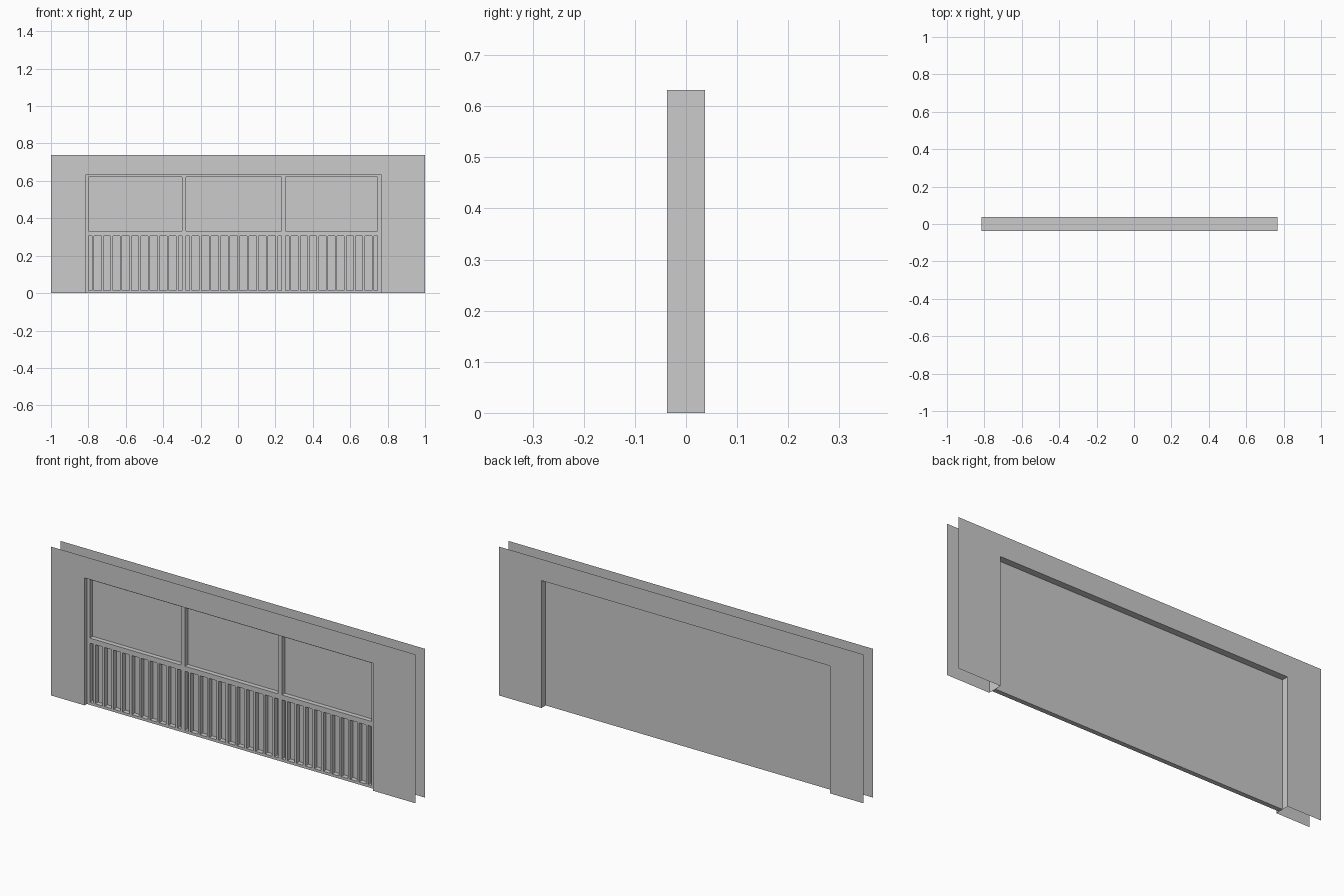
import bpy, bmesh

if "Cube" in bpy.data.objects:
    bpy.data.objects.remove(bpy.data.objects["Cube"])

L, R, HEAD = -0.816, 0.767, 0.632      # opening
TOP, HALF = 0.738, 0.037               # wall height, half thickness
FRAME_Y, PANE_Y = -0.019, 0.004        # frame front, pane plane
PANELS = [(-0.80, -0.30), (-0.278, 0.2325), (0.254, 0.746)]
UPPER, LOWER = (0.331, 0.621), (0.013, 0.306)
SLATS, SLAT_W = 10, 0.0115


def finish(name, bm):
    me = bpy.data.meshes.new(name)
    bm.to_mesh(me)
    bm.free()
    ob = bpy.data.objects.new(name, me)
    bpy.context.collection.objects.link(ob)
    return ob


def sheet(name, pts):
    bm = bmesh.new()
    bm.faces.new([bm.verts.new(p) for p in pts])
    return finish(name, bm)


# wall skins with a doorway-like opening
outline = [(-1, 0), (L, 0), (L, HEAD), (R, HEAD), (R, 0), (1, 0), (1, TOP), (-1, TOP)]
sheet("wall_front", [(x, -HALF, z) for x, z in outline])
sheet("wall_back", [(x, HALF, z) for x, z in reversed(outline)])

# reveal lining the opening: two jambs and the head
bm = bmesh.new()
path = [(L, 0), (L, HEAD), (R, HEAD), (R, 0)]
front = [bm.verts.new((x, -HALF, z)) for x, z in path]
back = [bm.verts.new((x, HALF, z)) for x, z in path]
for i in range(3):
    bm.faces.new((front[i], front[i + 1], back[i + 1], back[i]))
finish("opening_reveal", bm)

# holes in the frame: one window per panel above, gaps between slats below
holes = []
for a, b in PANELS:
    holes.append((a, b, *UPPER))
    pitch = (b - a) / SLATS
    edge = a
    for i in range(SLATS):
        c = a + pitch * (i + 0.5)
        holes.append((edge, c - SLAT_W / 2, *LOWER))
        edge = c + SLAT_W / 2
    holes.append((edge, b, *LOWER))

# frame as one joined lattice, extruded back to the pane
xs = sorted({round(v, 5) for h in holes for v in h[:2]} | {L, R})
zs = [0, *LOWER, *UPPER, HEAD]
bm = bmesh.new()
grid = [[bm.verts.new((x, FRAME_Y, z)) for z in zs] for x in xs]
for i in range(len(xs) - 1):
    for j in range(len(zs) - 1):
        cx, cz = (xs[i] + xs[i + 1]) / 2, (zs[j] + zs[j + 1]) / 2
        if not any(h[0] < cx < h[1] and h[2] < cz < h[3] for h in holes):
            bm.faces.new((grid[i][j], grid[i + 1][j], grid[i + 1][j + 1], grid[i][j + 1]))
rim = [e for e in bm.edges if e.is_boundary]
new = bmesh.ops.extrude_edge_only(bm, edges=rim)["geom"]
for v in new:
    if isinstance(v, bmesh.types.BMVert):
        v.co.y = PANE_Y
bmesh.ops.recalc_face_normals(bm, faces=bm.faces)
bmesh.ops.dissolve_limit(bm, angle_limit=0.01, verts=bm.verts, edges=bm.edges)
finish("window_frame", bm)

# backing pane closing the whole opening
sheet("pane", [(L, PANE_Y, 0), (R, PANE_Y, 0), (R, PANE_Y, HEAD), (L, PANE_Y, HEAD)])
